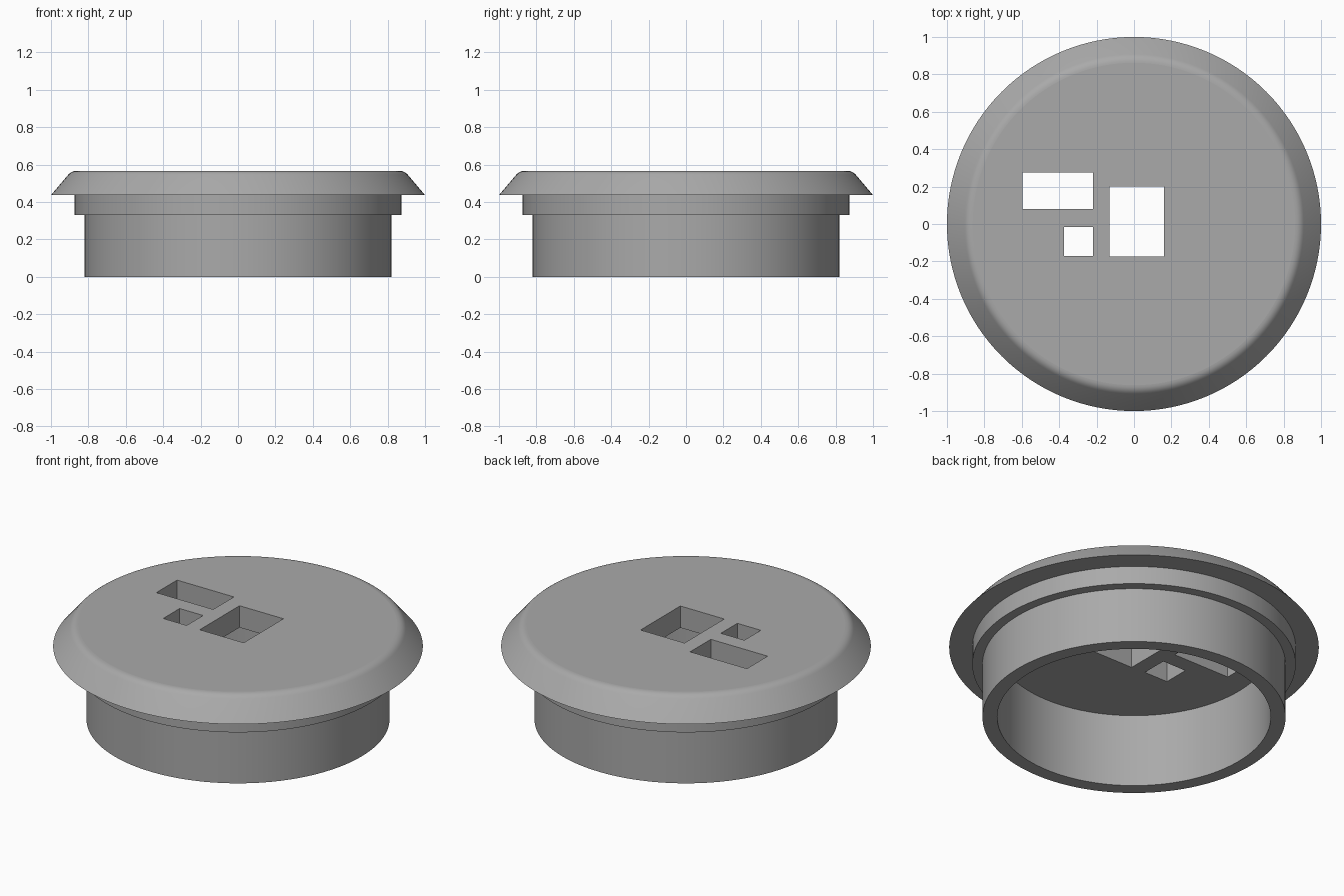
import bpy
import bmesh
from math import cos, sin, radians, tau
from mathutils import Matrix, Vector

cube = bpy.data.objects.get("Cube")
if cube:
    bpy.data.objects.remove(cube)

SEGMENTS = 128
TOP, UNDERSIDE, STEP = 0.567, 0.437, 0.33

# Single grey plastic
grey = bpy.data.materials.new("grey plastic")
grey.use_nodes = True
colour = (0.4, 0.4, 0.4, 1)
grey.diffuse_color = colour
grey.node_tree.nodes["Principled BSDF"].inputs["Base Color"].default_value = colour


def add_object(name, bm):
    mesh = bpy.data.meshes.new(name)
    bmesh.ops.recalc_face_normals(bm, faces=bm.faces)
    bm.to_mesh(mesh)
    bm.free()
    obj = bpy.data.objects.new(name, mesh)
    bpy.context.collection.objects.link(obj)
    mesh.materials.append(grey)
    return obj


def lathe(name, profile):
    """Revolve (radius, height) points and cap both ends with flat discs."""
    bm = bmesh.new()
    rings = [[bm.verts.new((r * cos(tau * i / SEGMENTS), r * sin(tau * i / SEGMENTS), z))
              for i in range(SEGMENTS)] for r, z in profile]
    for a, b in zip(rings, rings[1:]):
        for i in range(SEGMENTS):
            j = (i + 1) % SEGMENTS
            bm.faces.new((a[i], a[j], b[j], b[i]))
    bm.faces.new(rings[0])
    bm.faces.new(rings[-1])
    return add_object(name, bm)


def box(name, x0, x1, y0, y1):
    bm = bmesh.new()
    centre = Vector(((x0 + x1) / 2, (y0 + y1) / 2, TOP))
    size = Matrix.Diagonal((x1 - x0, y1 - y0, 0.6, 1))
    bmesh.ops.create_cube(bm, size=1, matrix=Matrix.Translation(centre) @ size)
    return add_object(name, bm)


# Cap: hollow collar, stepped shoulder, sloping flange with a rounded rim
fillet = 0.06
rim = [(0.862 + fillet * sin(radians(a)), TOP - fillet + fillet * cos(radians(a)))
       for a in range(50, -1, -10)]
profile = [(0.74, UNDERSIDE), (0.74, 0), (0.82, 0), (0.82, STEP), (0.875, STEP),
           (0.875, UNDERSIDE), (1, UNDERSIDE)] + rim
cap = lathe("flanged_cap", profile)

# Rectangular openings through the top plate
openings = {
    "large_opening": (-0.13, 0.16, -0.175, 0.2),
    "wide_opening": (-0.595, -0.22, 0.08, 0.275),
    "small_opening": (-0.375, -0.22, -0.17, -0.015),
}
bpy.context.view_layer.objects.active = cap
cap.select_set(True)
for name, bounds in openings.items():
    cutter = box(name, *bounds)
    cutter.hide_render = True
    cut = cap.modifiers.new(name, "BOOLEAN")
    cut.operation, cut.solver, cut.object = "DIFFERENCE", "EXACT", cutter
    bpy.ops.object.modifier_apply(modifier=name)
    bpy.data.objects.remove(cutter)

# Smooth the round sides, keep the horizontal faces flat
bpy.ops.object.shade_smooth_by_angle(angle=radians(30))
for face in cap.data.polygons:
    if abs(face.normal.z) > 0.999:
        face.use_smooth = False
